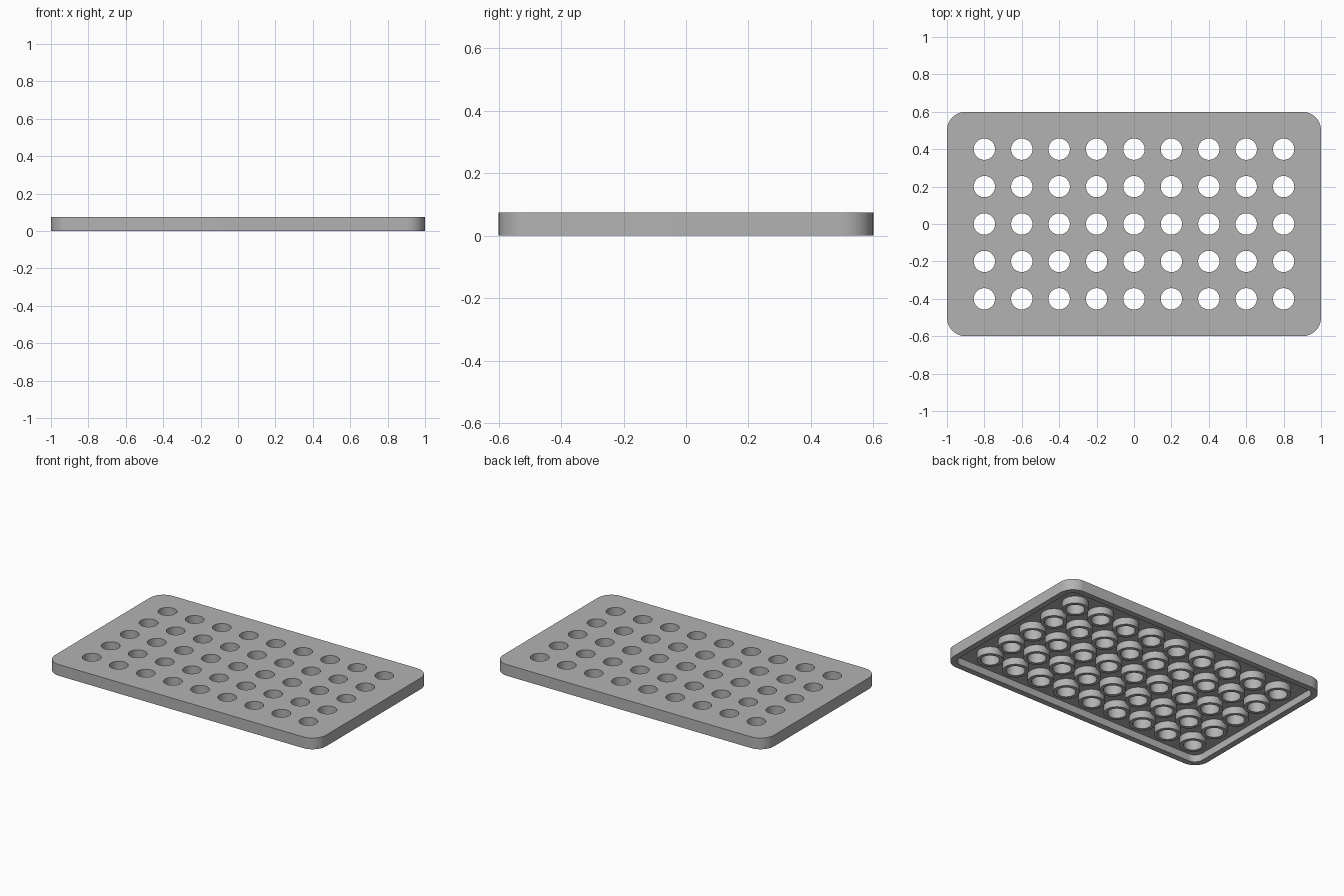
import bpy, bmesh
from math import sin, cos, pi, radians

cube = bpy.data.objects.get("Cube")
if cube:
    bpy.data.objects.remove(cube, do_unlink=True)

HALF_X, HALF_Y, HEIGHT = 1.0, 0.6, 0.075
CORNER, WALL, CEILING = 0.1, 0.04, 0.048
HOLE_R, TUBE_R, PITCH = 0.057, 0.08, 0.2
COLUMNS, ROWS = 9, 5

grey = bpy.data.materials.new("plain grey")
grey.use_nodes = True
colour = (0.45, 0.45, 0.45, 1)
grey.diffuse_color = colour
grey.node_tree.nodes["Principled BSDF"].inputs["Base Color"].default_value = colour

bm = bmesh.new()


def ring(points, z):
    """Closed loop of vertices and edges at height z."""
    verts = [bm.verts.new((x, y, z)) for x, y in points]
    for a, b in zip(verts, verts[1:] + verts[:1]):
        bm.edges.new((a, b))
    return verts


def bridge(a, b):
    """Quad band between two matching loops."""
    n = len(a)
    for i in range(n):
        j = (i + 1) % n
        bm.faces.new((a[i], a[j], b[j], b[i]))


def fill(loops, up):
    """Flat face through the outer loop, leaving the other loops open."""
    edges = [bm.edges.get((a, b)) for l in loops for a, b in zip(l, l[1:] + l[:1])]
    bmesh.ops.triangle_fill(bm, edges=edges, use_beauty=True, normal=(0, 0, up))


def rounded_rect(inset, steps=12):
    r = CORNER - inset
    points = []
    for q, (sx, sy) in enumerate(((1, 1), (-1, 1), (-1, -1), (1, -1))):
        for i in range(steps + 1):
            a = (q + i / steps) * pi / 2
            points.append((sx * (HALF_X - CORNER) + r * cos(a),
                           sy * (HALF_Y - CORNER) + r * sin(a)))
    return points


def circle(cx, cy, r, n=40):
    return [(cx + r * cos(2 * pi * i / n), cy + r * sin(2 * pi * i / n)) for i in range(n)]


# Outer shell: side wall, bottom rim and inner wall
top_loops = [ring(rounded_rect(0), HEIGHT)]
ceiling_loops = [ring(rounded_rect(WALL), CEILING)]
outer_bottom = ring(rounded_rect(0), 0)
inner_bottom = ring(rounded_rect(WALL), 0)
bridge(outer_bottom, top_loops[0])
bridge(inner_bottom, outer_bottom)
bridge(ceiling_loops[0], inner_bottom)

# Grid of through holes, each with a tube hanging below the plate
for c in range(COLUMNS):
    for r in range(ROWS):
        x, y = (c - (COLUMNS - 1) / 2) * PITCH, (r - (ROWS - 1) / 2) * PITCH
        hole, tube = circle(x, y, HOLE_R), circle(x, y, TUBE_R)
        hole_top, hole_bottom = ring(hole, HEIGHT), ring(hole, 0)
        tube_top, tube_bottom = ring(tube, CEILING), ring(tube, 0)
        bridge(hole_top, hole_bottom)
        bridge(hole_bottom, tube_bottom)
        bridge(tube_bottom, tube_top)
        top_loops.append(hole_top)
        ceiling_loops.append(tube_top)

# Flat top of the plate and its underside
fill(top_loops, 1)
fill(ceiling_loops, -1)
bmesh.ops.recalc_face_normals(bm, faces=bm.faces)

mesh = bpy.data.meshes.new("perforated_tray")
bm.to_mesh(mesh)
bm.free()
mesh.materials.append(grey)
tray = bpy.data.objects.new("perforated_tray", mesh)
bpy.context.collection.objects.link(tray)

bpy.context.view_layer.objects.active = tray
tray.select_set(True)
bpy.ops.object.shade_smooth_by_angle(angle=radians(35))
